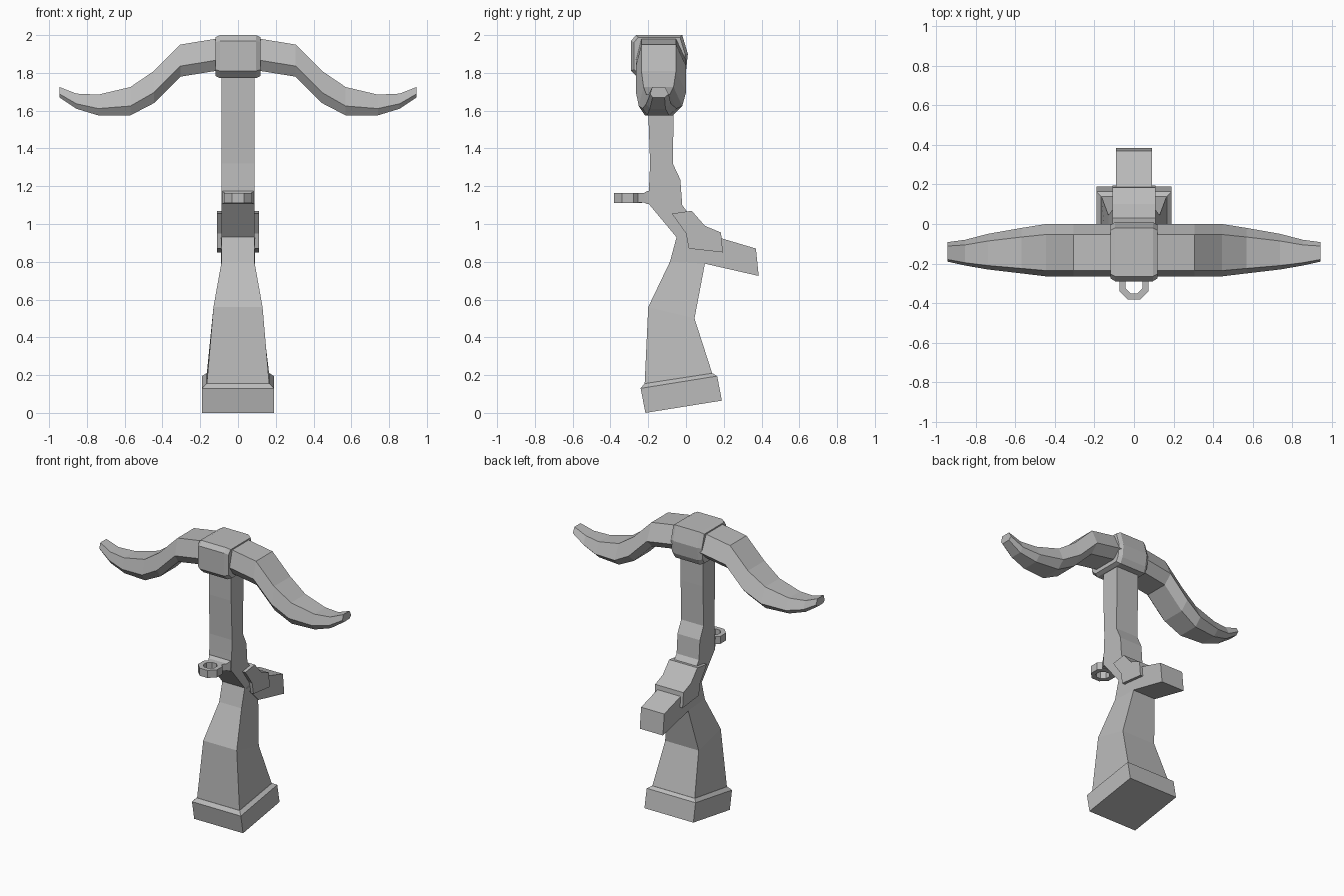
import bpy, bmesh, math

cube = bpy.data.objects.get("Cube")
if cube:
    bpy.data.objects.remove(cube, do_unlink=True)

GREY = (0.5, 0.5, 0.5, 1.0)
mat = bpy.data.materials.new("plain grey")
mat.use_nodes = True
mat.diffuse_color = GREY
bsdf = next(n for n in mat.node_tree.nodes if n.type == 'BSDF_PRINCIPLED')
bsdf.inputs["Base Color"].default_value = GREY


def loft(name, rings, closed=False):
    """Skin a list of equal rings; cap the ends, or join them when closed."""
    bm = bmesh.new()
    vs = [[bm.verts.new(p) for p in ring] for ring in rings]
    pairs = list(zip(vs, vs[1:]))
    if closed:
        pairs.append((vs[-1], vs[0]))
    else:
        bm.faces.new(vs[0])
        bm.faces.new(vs[-1])
    n = len(vs[0])
    for a, b in pairs:
        for i in range(n):
            j = (i + 1) % n
            bm.faces.new((a[i], a[j], b[j], b[i]))
    bmesh.ops.recalc_face_normals(bm, faces=bm.faces)
    me = bpy.data.meshes.new(name)
    bm.to_mesh(me)
    bm.free()
    me.materials.append(mat)
    ob = bpy.data.objects.new(name, me)
    bpy.context.collection.objects.link(ob)
    return ob


def slab(front, back, hw):
    """Four-sided section across x between a front and a back (y, z) point."""
    return [(-hw, *front), (hw, *front), (hw, *back), (-hw, *back)]


def prism(name, profile, hw):
    """Side profile in (y, z) extruded across x."""
    return loft(name, [[(x, y, z) for y, z in profile] for x in (-hw, hw)])


# Stock: bent tapering post
loft("stock", [
    slab((-0.22, 0.13), (0.145, 0.19), 0.167),
    slab((-0.20, 0.56), (0.045, 0.50), 0.13),
    slab((-0.085, 0.80), (0.10, 0.79), 0.087),
    slab((-0.05, 0.93), (0.10, 0.94), 0.087),
    slab((-0.20, 1.11), (-0.02, 1.10), 0.087),
    slab((-0.195, 1.21), (-0.03, 1.235), 0.087),
    slab((-0.19, 1.32), (-0.07, 1.32), 0.087),
    slab((-0.20, 1.60), (-0.065, 1.60), 0.087),
    slab((-0.20, 1.85), (-0.065, 1.85), 0.087),
])

# Butt plate: tilted cap with a sloped upper rim
loft("butt_plate", [
    slab((-0.215, 0.0), (0.19, 0.065), 0.19),
    slab((-0.24, 0.13), (0.165, 0.195), 0.19),
    slab((-0.22, 0.155), (0.14, 0.21), 0.167),
])

# Grip and the wider side plate around it
prism("grip", [(-0.03, 0.92), (0.10, 0.79), (0.385, 0.725),
               (0.37, 0.87), (0.10, 0.95)], 0.09)
prism("side_plate", [(-0.075, 1.055), (0.03, 1.07), (0.10, 0.99), (0.185, 0.955),
                     (0.195, 0.85), (0.015, 0.87), (0.0, 0.95)], 0.11)

# Head block with chamfered sides
head = [(-0.265, 2.0), (-0.29, 1.97), (-0.29, 1.81), (-0.25, 1.772),
        (-0.02, 1.772), (0.0, 1.81), (0.01, 1.90), (-0.02, 2.0)]
CY, CZ = -0.14, 1.886
loft("head_block", [
    [(x, CY + (y - CY) * s, CZ + (z - CZ) * s) for y, z in head]
    for x, s in ((-0.12, 0.9), (-0.095, 1), (0.095, 1), (0.12, 0.9))])

# Curved limbs: x, top z, bottom z, front y, back y
stations = [
    (0.05, 1.985, 1.815, -0.265, 0.0),
    (0.12, 1.98, 1.81, -0.265, 0.0),
    (0.305, 1.95, 1.78, -0.265, 0.0),
    (0.445, 1.81, 1.64, -0.265, 0.0),
    (0.57, 1.725, 1.575, -0.25, -0.02),
    (0.74, 1.685, 1.575, -0.23, -0.05),
    (0.855, 1.69, 1.61, -0.21, -0.08),
    (0.945, 1.725, 1.67, -0.19, -0.092),
]


def limb_ring(side, x, top, bottom, front, back):
    w = back - front
    mid = bottom + 0.33 * (top - bottom)
    pts = [(front + 0.11 * w, top), (back - 0.2 * w, top), (back, mid),
           (back - 0.22 * w, bottom), (front + 0.14 * w, bottom), (front, mid)]
    return [(side * x, y, z) for y, z in pts]


for side, label in ((1, "left"), (-1, "right")):
    loft(label + "_limb", [limb_ring(side, *s) for s in stations])

# Sight ring and its bracket
ring = []
for i in range(8):
    a = math.radians(22.5 + 45 * i)
    ring.append([(r * math.cos(a), -0.308 + r * math.sin(a), z)
                 for r, z in ((0.08, 1.112), (0.08, 1.165), (0.046, 1.165), (0.046, 1.112))])
loft("sight_ring", ring, closed=True)
loft("ring_bracket", [
    [(-hw, y, lo), (hw, y, lo), (hw, y, hi), (-hw, y, hi)]
    for y, hw, lo, hi in ((-0.255, 0.05, 1.115, 1.163), (-0.225, 0.07, 1.115, 1.163),
                          (-0.205, 0.083, 1.105, 1.175), (-0.18, 0.083, 1.105, 1.175))])
